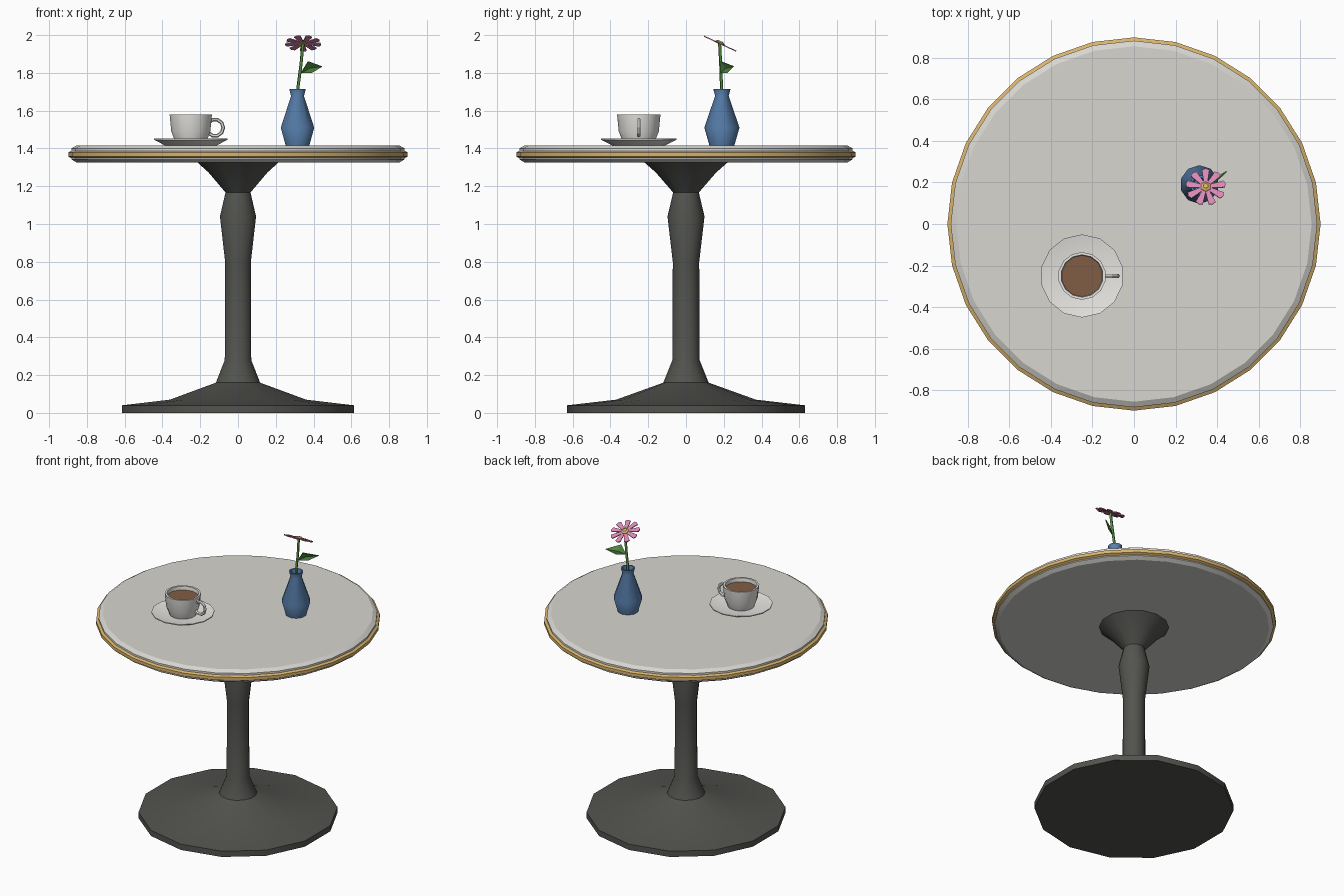
import bpy, bmesh
from math import pi, sin, cos, radians
from mathutils import Vector, Matrix

cube = bpy.data.objects.get("Cube")
if cube:
    bpy.data.objects.remove(cube, do_unlink=True)


def material(name, rgb):
    m = bpy.data.materials.new(name)
    m.use_nodes = True
    m.diffuse_color = (*rgb, 1)
    bsdf = next(n for n in m.node_tree.nodes if n.type == 'BSDF_PRINCIPLED')
    bsdf.inputs["Base Color"].default_value = (*rgb, 1)
    return m


STONE = material("pale stone", (0.68, 0.67, 0.63))
CHINA = material("white china", (0.82, 0.81, 0.78))
IRON = material("dark iron", (0.085, 0.088, 0.078))
BRASS = material("brass", (0.68, 0.45, 0.15))
BLUE = material("blue glaze", (0.10, 0.22, 0.43))
COFFEE = material("coffee", (0.22, 0.11, 0.06))
GREEN = material("leaf green", (0.09, 0.27, 0.06))
PINK = material("petal pink", (0.70, 0.25, 0.46))


def finish(name, bm, mat, angle=30):
    """Turn a bmesh into a named object, smooth below the given angle."""
    bmesh.ops.recalc_face_normals(bm, faces=bm.faces)
    mesh = bpy.data.meshes.new(name)
    bm.to_mesh(mesh)
    bm.free()
    mesh.materials.append(mat)
    ob = bpy.data.objects.new(name, mesh)
    bpy.context.collection.objects.link(ob)
    bpy.ops.object.select_all(action='DESELECT')
    bpy.context.view_layer.objects.active = ob
    ob.select_set(True)
    if angle:
        bpy.ops.object.shade_smooth_by_angle(angle=radians(angle))
    return ob


def lathe(name, profile, sides, mat, centre=(0, 0), angle=30, closed=False):
    """Revolve (radius, height) points; open ends are capped with one face."""
    bm = bmesh.new()
    rings = []
    for r, z in profile:
        turns = [pi / 2 + 2 * pi * k / sides for k in range(sides)]
        rings.append([bm.verts.new((centre[0] + r * cos(a), centre[1] + r * sin(a), z))
                      for a in turns])
    pairs = list(zip(rings, rings[1:]))
    if closed:
        pairs.append((rings[-1], rings[0]))
    else:
        bm.faces.new(rings[0])
        bm.faces.new(rings[-1])
    for a, b in pairs:
        for k in range(sides):
            j = (k + 1) % sides
            bm.faces.new((a[k], a[j], b[j], b[k]))
    return finish(name, bm, mat, angle)


# Table
lathe("pedestal", [(0.63, 0), (0.63, 0.04), (0.37, 0.07), (0.12, 0.16), (0.072, 0.28),
                   (0.07, 0.8), (0.098, 1.04), (0.068, 1.167), (0.16, 1.273),
                   (0.225, 1.33)], 14, IRON)
lathe("tabletop", [(0.855, 1.326), (0.882, 1.342), (0.882, 1.4), (0.855, 1.416)],
      28, STONE, angle=25)
lathe("edge_band", [(0.875, 1.345), (0.898, 1.357), (0.898, 1.379), (0.875, 1.391)],
      28, BRASS, closed=True)

# Cup and saucer
CUP = (-0.25, -0.25)
lathe("saucer", [(0.14, 1.416), (0.2, 1.446), (0.2, 1.452), (0.12, 1.436)], 14, CHINA, CUP)
lathe("cup", [(0.085, 1.436), (0.106, 1.49), (0.115, 1.58), (0.102, 1.58), (0.098, 1.54)],
      14, CHINA, CUP)
lathe("coffee", [(0.098, 1.545), (0.1, 1.555)], 14, COFFEE, CUP)
bpy.ops.mesh.primitive_torus_add(location=(-0.122, CUP[1], 1.51), rotation=(pi / 2, 0, 0),
                                 major_segments=10, minor_segments=6,
                                 major_radius=0.044, minor_radius=0.01)
handle = bpy.context.object
handle.name = "cup_handle"
handle.data.materials.append(CHINA)

# Vase
lathe("vase", [(0.066, 1.416), (0.093, 1.51), (0.036, 1.678), (0.046, 1.716),
               (0.036, 1.716), (0.027, 1.678), (0.03, 1.64)], 10, BLUE, (0.315, 0.19), 40)

# Stem
curve = bpy.data.curves.new("stem", 'CURVE')
curve.dimensions = '3D'
curve.bevel_depth = 0.009
curve.bevel_resolution = 0
curve.use_fill_caps = True
path = [(0.313, 0.19, 1.6), (0.317, 0.188, 1.72), (0.333, 0.184, 1.84), (0.344, 0.178, 1.955)]
spline = curve.splines.new('POLY')
spline.points.add(len(path) - 1)
for point, co in zip(spline.points, path):
    point.co = (*co, 1)
curve.materials.append(GREEN)
bpy.context.collection.objects.link(bpy.data.objects.new("stem", curve))

# Leaf, folded along its midrib
bm = bmesh.new()
base, upper, tip, lower, rib = [bm.verts.new(c) for c in (
    (0.332, 0.184, 1.8), (0.37, 0.185, 1.862), (0.445, 0.255, 1.835),
    (0.39, 0.22, 1.8), (0.375, 0.215, 1.825))]
for pair in ((base, upper), (upper, tip), (tip, lower), (lower, base)):
    bm.faces.new((*pair, rib))
leaf = finish("leaf", bm, GREEN, angle=0)
leaf.modifiers.new("thickness", 'SOLIDIFY').thickness = 0.005

# Flower head, tilted towards the back
tilt = Matrix.Translation((0.345, 0.178, 1.956)) @ Matrix.Rotation(radians(-25), 4, 'X')
PETALS = 9
bm = bmesh.new()
for k in range(PETALS):
    turn = Matrix.Rotation(2 * pi * k / PETALS, 4, 'Z')
    rings = [[bm.verts.new(turn @ Vector((x, y, z))) for x, y in
              ((-0.008, 0.012), (0.008, 0.012), (0.018, 0.09), (0, 0.097), (-0.018, 0.09))]
             for z in (-0.003, 0.003)]
    for ring in rings:
        bm.faces.new(ring)
    for i in range(5):
        j = (i + 1) % 5
        bm.faces.new((rings[0][i], rings[0][j], rings[1][j], rings[1][i]))
finish("petals", bm, PINK, angle=0).matrix_world = tilt
lathe("flower_centre", [(0.026, -0.004), (0.026, 0.006), (0.013, 0.014)],
      6, BRASS, angle=0).matrix_world = tilt
